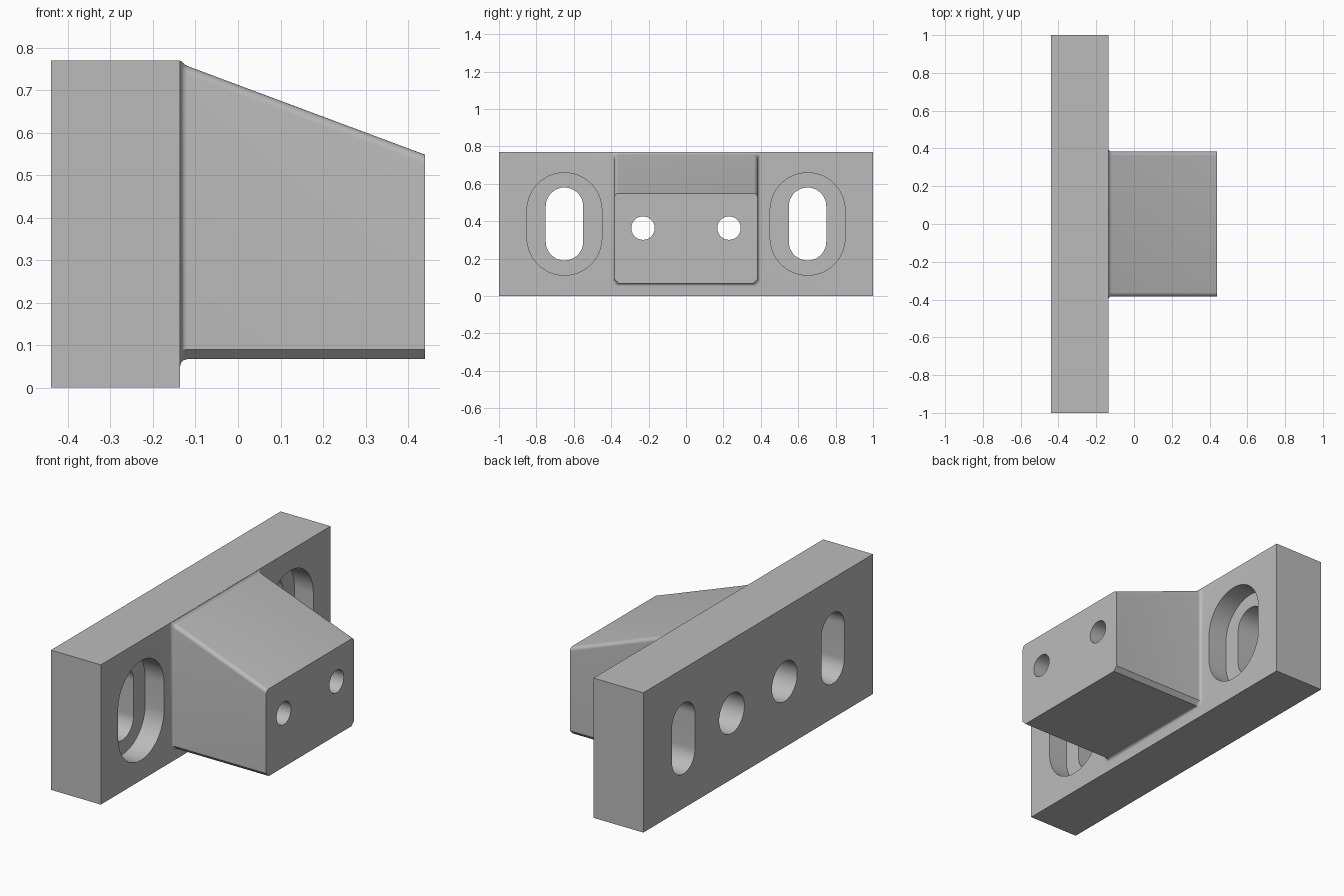
import bpy, bmesh, math

cube = bpy.data.objects.get("Cube")
if cube:
    bpy.data.objects.remove(cube, do_unlink=True)

grey = bpy.data.materials.new("plain grey")
grey.use_nodes = True
colour = (0.5, 0.5, 0.5, 1)
grey.diffuse_color = colour
grey.node_tree.nodes["Principled BSDF"].inputs["Base Color"].default_value = colour

BACK, FACE, TIP = -0.44, -0.136, 0.44
HEIGHT = 0.77


def loft(name, sections):
    """Skin a solid through matching loops of points."""
    bm = bmesh.new()
    rings = [[bm.verts.new(p) for p in s] for s in sections]
    n = len(rings[0])
    for a, b in zip(rings, rings[1:]):
        for i in range(n):
            j = (i + 1) % n
            bm.faces.new((a[i], a[j], b[j], b[i]))
    bm.faces.new(rings[0][::-1])
    bm.faces.new(rings[-1])
    bmesh.ops.recalc_face_normals(bm, faces=bm.faces)
    mesh = bpy.data.meshes.new(name)
    bm.to_mesh(mesh)
    bm.free()
    mesh.materials.append(grey)
    obj = bpy.data.objects.new(name, mesh)
    bpy.context.collection.objects.link(obj)
    return obj


def slot(name, x0, x1, y, z, radius, straight=0.0, steps=32):
    """Round or obround prism along x."""
    loop = []
    for side in (1, -1):
        for k in range(steps + 1 if straight else steps):
            a = math.pi * k / steps + (0 if side > 0 else math.pi)
            loop.append((y + radius * math.cos(a),
                         z + side * straight + radius * math.sin(a)))
    return loft(name, [[(x, *p) for p in loop] for x in (x0, x1)])


def boolean(target, other, operation):
    mod = target.modifiers.new(other.name, "BOOLEAN")
    mod.operation = operation
    mod.solver = "EXACT"
    mod.object = other
    bpy.context.view_layer.objects.active = target
    bpy.ops.object.modifier_apply(modifier=mod.name)
    bpy.data.objects.remove(other, do_unlink=True)


def block_section(x, grow, top_x=None):
    """Wedge cross-section: chamfered below, rounded above."""
    half, low, cut, r = 0.383 + grow, 0.067 - grow, 0.023, 0.022
    slope_x = x if top_x is None else top_x
    top = min(0.548 + 0.373 * (TIP - slope_x) + grow, HEIGHT - 0.001)
    right = [(half - cut, low), (half, low + cut)]
    for k in range(7):
        a = math.pi / 2 * k / 6
        right.append((half - r + r * math.cos(a), top - r + r * math.sin(a)))
    return [(x, y, z) for y, z in right + [(-y, z) for y, z in reversed(right)]]


# Mounting plate
plate = loft("mounting_bracket", [
    [(x, -1, 0), (x, 1, 0), (x, 1, HEIGHT), (x, -1, HEIGHT)] for x in (BACK, FACE)])

# Wedge block with a small fillet where it meets the plate
fillet = 0.017
sections = [block_section(FACE - 0.05, fillet, FACE)]
for k in range(7):
    a = math.pi / 2 * k / 6
    sections.append(block_section(FACE + fillet * (1 - math.cos(a)),
                                  fillet * (1 - math.sin(a))))
sections.append(block_section(TIP, 0))
boolean(plate, loft("wedge_block", sections), "UNION")

# Recessed slots in the plate and stepped bolt holes through the block
for s in (-1, 1):
    boolean(plate, slot("slot", BACK - 0.1, FACE + 0.1, s * 0.65, 0.385, 0.1, 0.095), "DIFFERENCE")
    boolean(plate, slot("slot_recess", FACE - 0.115, FACE + 0.1, s * 0.65, 0.385, 0.2, 0.074), "DIFFERENCE")
    boolean(plate, slot("bolt_hole", BACK - 0.1, TIP + 0.1, s * 0.23, 0.363, 0.0625), "DIFFERENCE")
    boolean(plate, slot("bolt_head_bore", BACK - 0.1, 0.15, s * 0.23, 0.363, 0.11), "DIFFERENCE")

# Smooth the curved walls, keep crisp edges
bpy.ops.object.select_all(action="DESELECT")
plate.select_set(True)
bpy.context.view_layer.objects.active = plate
bpy.ops.object.shade_smooth_by_angle(angle=math.radians(30))
